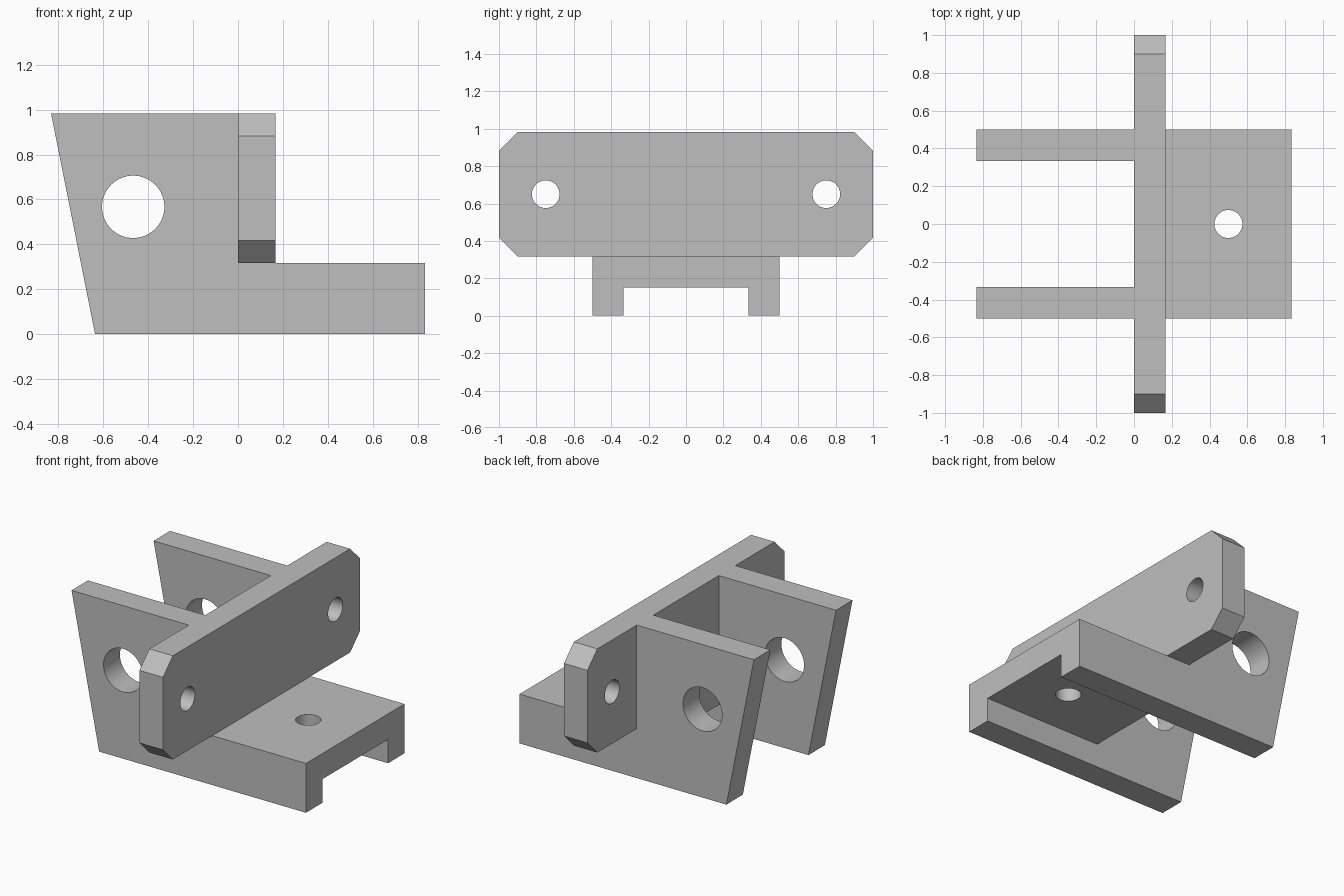
import bpy, bmesh, math
from mathutils import Vector

cube = bpy.data.objects.get("Cube")
if cube:
    bpy.data.objects.remove(cube, do_unlink=True)

grey = bpy.data.materials.new("light grey")
grey.use_nodes = True
colour = (0.52, 0.52, 0.52, 1)
grey.diffuse_color = colour
grey.node_tree.nodes["Principled BSDF"].inputs["Base Color"].default_value = colour

# Place a profile point (u, v) at depth d along an axis
PLACE = {
    "X": lambda u, v, d: Vector((d, u, v)),
    "Y": lambda u, v, d: Vector((u, d, v)),
    "Z": lambda u, v, d: Vector((u, v, d)),
}


def prism(name, profile, axis, start, end):
    """Extrude a closed profile along an axis."""
    place = PLACE[axis]
    bm = bmesh.new()
    face = bm.faces.new([bm.verts.new(place(u, v, start)) for u, v in profile])
    extruded = bmesh.ops.extrude_face_region(bm, geom=[face])["geom"]
    verts = [g for g in extruded if isinstance(g, bmesh.types.BMVert)]
    bmesh.ops.translate(bm, verts=verts, vec=place(0, 0, end - start))
    if face.is_valid and len(bm.faces) == len(profile) + 1:
        bm.faces.new([v for v in face.verts])
    bmesh.ops.recalc_face_normals(bm, faces=bm.faces)
    mesh = bpy.data.meshes.new(name)
    bm.to_mesh(mesh)
    bm.free()
    mesh.materials.append(grey)
    obj = bpy.data.objects.new(name, mesh)
    bpy.context.collection.objects.link(obj)
    return obj


def circle(u, v, r, n=64):
    return [(u + r * math.cos(math.tau * i / n), v + r * math.sin(math.tau * i / n))
            for i in range(n)]


def combine(target, tool, operation):
    """Apply an exact boolean and remove the tool object."""
    mod = target.modifiers.new("Boolean", "BOOLEAN")
    mod.operation = operation
    mod.solver = "EXACT"
    mod.object = tool
    bpy.context.view_layer.objects.active = target
    bpy.ops.object.modifier_apply(modifier=mod.name)
    bpy.data.objects.remove(tool, do_unlink=True)


# Main dimensions
W = 0.833          # half length along x
T = 0.167          # wall thickness
TOP = 0.983        # overall height
DECK = 0.317       # top of the base
UNDER = 0.152      # underside of the base slab
IN, OUT = 0.333, 0.5

# Base slab between the two cheeks
bracket = prism("bracket", [(-0.42, UNDER), (0.42, UNDER), (0.42, DECK), (-0.42, DECK)],
                "X", 0, W)

# Sloped side cheeks that run on as the base rails
cheek = [(-W, TOP), (-0.637, 0), (W, 0), (W, DECK), (T, DECK), (T, TOP)]
for side in (-1, 1):
    combine(bracket, prism("cheek", cheek, "Y", side * IN, side * OUT), "UNION")

# Upright cross plate with clipped corners
C = 0.1
plate = [(-1, DECK + C), (-1 + C, DECK), (1 - C, DECK), (1, DECK + C),
         (1, TOP - C), (1 - C, TOP), (-1 + C, TOP), (-1, TOP - C)]
combine(bracket, prism("cross_plate", plate, "X", 0, T), "UNION")

# Pivot holes, plate bolt holes and base bolt hole
combine(bracket, prism("pivot_cutter", circle(-0.467, 0.567, 0.139), "Y", -1, 1), "DIFFERENCE")
for side in (-1, 1):
    combine(bracket, prism("plate_cutter", circle(side * 0.75, 0.65, 0.074), "X", -0.2, 0.4),
            "DIFFERENCE")
combine(bracket, prism("base_cutter", circle(0.5, 0, 0.074), "Z", -0.1, 0.6), "DIFFERENCE")

# Smooth hole walls, crisp edges
bpy.ops.object.select_all(action="DESELECT")
bracket.select_set(True)
bpy.context.view_layer.objects.active = bracket
bpy.ops.object.shade_smooth_by_angle(angle=math.radians(30))
